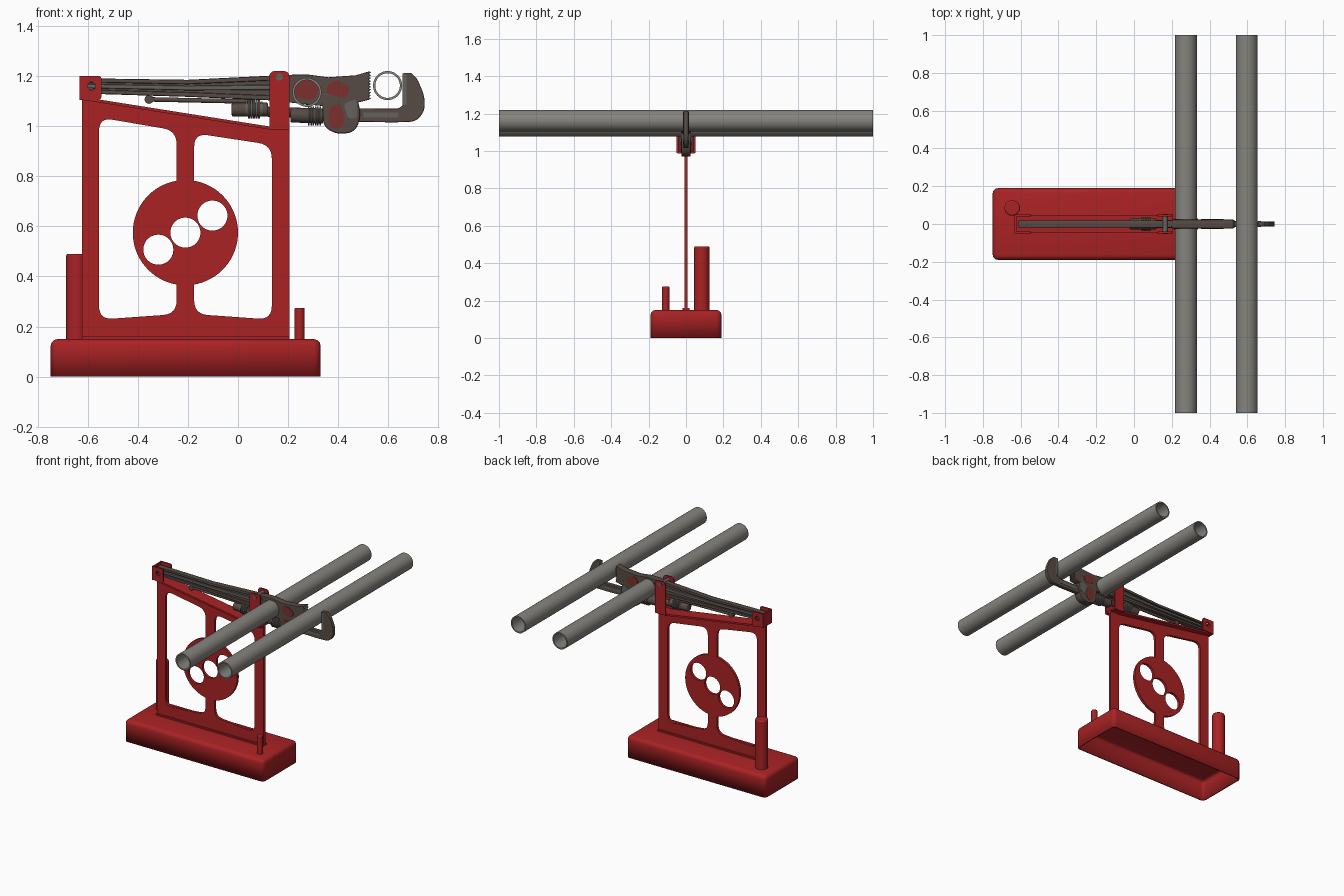
import bpy, bmesh
from math import cos, sin, pi, radians, asin
from mathutils import Vector

old = bpy.data.objects.get("Cube")
if old:
    bpy.data.objects.remove(old, do_unlink=True)


def material(name, r, g, b):
    m = bpy.data.materials.new(name)
    m.use_nodes = True
    m.diffuse_color = (r, g, b, 1)
    m.node_tree.nodes["Principled BSDF"].inputs["Base Color"].default_value = (r, g, b, 1)
    return m


RED = material("red paint", 0.40, 0.016, 0.018)
PIPE = material("pipe grey", 0.24, 0.23, 0.21)
IRON = material("brown iron", 0.095, 0.07, 0.058)
STEEL = material("worn steel", 0.13, 0.12, 0.11)
RUST = material("worn red", 0.20, 0.03, 0.026)


def finish(ob, mat):
    ob.data.materials.clear()
    ob.data.materials.append(mat)
    bpy.ops.object.select_all(action='DESELECT')
    ob.select_set(True)
    bpy.context.view_layer.objects.active = ob
    bpy.ops.object.shade_smooth_by_angle(angle=radians(35))
    return ob


def circle(x, z, r, n=40):
    return [(x + r * cos(2 * pi * i / n), z + r * sin(2 * pi * i / n)) for i in range(n)]


def rounded(corners, default=0.0, steps=6):
    """Outline with rounded corners; a corner is (x, z) or (x, z, radius)."""
    out = []
    for i, c in enumerate(corners):
        r = c[2] if len(c) > 2 else default
        p = Vector(c[:2])
        if r == 0:
            out.append(tuple(p))
            continue
        a = Vector(corners[i - 1][:2]) - p
        b = Vector(corners[(i + 1) % len(corners)][:2]) - p
        r = min(r, a.length * 0.48, b.length * 0.48)
        s, e = p + a.normalized() * r, p + b.normalized() * r
        for k in range(steps + 1):
            t = k / steps
            out.append(tuple(s * (1 - t) ** 2 + p * 2 * t * (1 - t) + e * t * t))
    return out


def sheet(name, outlines, depth, mat, y=0.0, bevel=0.0):
    """Profile in the xz plane, with holes, given a depth along y."""
    cu = bpy.data.curves.new(name, 'CURVE')
    cu.dimensions, cu.fill_mode = '2D', 'BOTH'
    cu.extrude = depth / 2 - bevel
    cu.bevel_depth, cu.offset, cu.bevel_resolution = bevel, -bevel, 1
    for pts in outlines:
        sp = cu.splines.new('POLY')
        sp.points.add(len(pts) - 1)
        for q, (x, z) in zip(sp.points, pts):
            q.co = (x, z, 0, 1)
        sp.use_cyclic_u = True
    ob = bpy.data.objects.new(name, cu)
    bpy.context.collection.objects.link(ob)
    ob.location.y = y
    ob.rotation_euler.x = pi / 2
    bpy.ops.object.select_all(action='DESELECT')
    ob.select_set(True)
    bpy.context.view_layer.objects.active = ob
    bpy.ops.object.convert(target='MESH')
    return finish(bpy.context.view_layer.objects.active, mat)


def rod(name, a, b, r, mat, n=24, bevel=0.0):
    a, b = Vector(a), Vector(b)
    bpy.ops.mesh.primitive_cylinder_add(vertices=n, radius=r, depth=(b - a).length, location=(a + b) / 2)
    ob = bpy.context.object
    ob.name = name
    ob.rotation_euler = (b - a).to_track_quat('Z', 'Y').to_euler()
    if bevel:
        mod = ob.modifiers.new("soft rim", 'BEVEL')
        mod.width, mod.segments = bevel, 2
    return finish(ob, mat)


def box(name, lo, hi):
    return [(lo[0], lo[1]), (hi[0], lo[1]), (hi[0], hi[1]), (lo[0], hi[1])]


# Hollow folded base, open underneath
x0, x1, wide, high = -0.748, 0.33, 0.19, 0.15
bm = bmesh.new()
bmesh.ops.create_cube(bm, size=1)
for v in bm.verts:
    v.co = (x0 if v.co.x < 0 else x1, wide * (1 if v.co.y > 0 else -1), high if v.co.z > 0 else 0)
bmesh.ops.delete(bm, geom=[f for f in bm.faces if f.normal.z < -0.5], context='FACES')
edges = [e for e in bm.edges if max(v.co.z for v in e.verts) > 0.1]
bmesh.ops.bevel(bm, geom=edges, offset=0.027, segments=3, profile=0.5, affect='EDGES')
me = bpy.data.meshes.new("base")
bm.to_mesh(me)
bm.free()
base = bpy.data.objects.new("base", me)
bpy.context.collection.objects.link(base)
wall = base.modifiers.new("wall", 'SOLIDIFY')
wall.thickness, wall.offset = 0.01, -1
finish(base, RED)

# Posts on the base
rod("tall_post", (-0.645, 0.085, 0.14), (-0.645, 0.085, 0.49), 0.041, RED, 32, 0.007)
rod("short_post", (0.246, -0.108, 0.14), (0.246, -0.108, 0.275), 0.02, RED, 24, 0.004)

# Upright plate with two windows around a pierced disc
cx, cz, R, half = -0.21, 0.575, 0.21, 0.035


def window(side, top_out, top_in):
    lim = asin(half / R)
    arc = [(cx + side * R * sin(t), cz + R * cos(t))
           for t in [lim + (pi - 2 * lim) * k / 32 for k in range(33)]]
    far, near = cx + side * 0.345, cx + side * half
    return rounded([(far, top_out, 0.055), (near, top_in, 0.055)] + arc +
                   [(near, 0.25, 0.055), (far, 0.228, 0.055)])


plate = [(-0.622, 0.14), (0.205, 0.14), (0.205, 0.99), (0.13, 0.99), (-0.622, 1.11)]
holes = [circle(cx + k * 0.108, cz + k * 0.068, 0.06) for k in (-1, 0, 1)]
sheet("upright_plate", [plate, window(-1, 1.035, 0.982), window(1, 0.925, 0.972)] + holes, 0.018, RED)
sheet("plate_foot", [box("foot", (-0.622, 0.145), (0.205, 0.16))], 0.04, RED)
sheet("sloped_ledge", [[(-0.622, 1.105), (0.13, 0.986), (0.205, 0.986),
                        (0.205, 0.998), (0.13, 0.998), (-0.622, 1.117)]], 0.09, RED)

# Brackets that hold the wrench
sheet("rear_bracket_end", [box("end", (-0.632, 1.105), (-0.622, 1.198))], 0.1, RED)
for y, side in ((-0.045, "front"), (0.045, "back")):
    sheet("rear_bracket_" + side, [rounded([(-0.632, 1.107), (-0.545, 1.107, 0.012), (-0.545, 1.2, 0.012),
                                            (-0.632, 1.2)]), circle(-0.585, 1.16, 0.016, 20)], 0.01, RED, y)
    sheet("front_bracket_" + side, [rounded([(0.125, 0.99), (0.205, 0.99), (0.205, 1.22, 0.025),
                                             (0.125, 1.22, 0.025)])], 0.01, RED, y)
rod("bracket_bolt", (0.165, -0.054, 1.196), (0.165, 0.054, 1.196), 0.014, STEEL, 16)

# Pipes
for name, x, z in (("inner_pipe", 0.275, 1.135), ("outer_pipe", 0.597, 1.162)):
    sheet(name, [circle(x, z, 0.058, 48), circle(x, z, 0.049, 48)], 2.0, PIPE)

# Wrench handle: thin web with raised ribs
sheet("handle_web", [rounded([(-0.61, 1.135), (-0.3, 1.125), (0.0, 1.115), (0.22, 1.1), (0.3, 1.1),
                              (0.3, 1.2), (0.13, 1.2), (0.0, 1.18), (-0.3, 1.18), (-0.61, 1.187)])],
      0.016, IRON)
for i, (za, zm, zb) in enumerate(((1.183, 1.176, 1.195), (1.16, 1.152, 1.155), (1.138, 1.126, 1.11))):
    sheet("handle_rib_%d" % i, [[(-0.612, za - 0.008), (-0.2, zm - 0.009), (0.2, zb - 0.01),
                                 (0.2, zb + 0.01), (-0.2, zm + 0.009), (-0.612, za + 0.008)]],
          0.038, STEEL if i == 1 else IRON, 0, 0.005)
rod("handle_tang", (-0.36, 0, 1.107), (0.06, 0, 1.098), 0.009, IRON, 12)
rod("tang_tip", (-0.355, -0.012, 1.107), (-0.355, 0.012, 1.107), 0.018, IRON, 16)

# Sliding shank, its knurled nuts and the hook jaw
rod("threaded_shank", (-0.02, 0, 1.062), (0.36, 0, 1.05), 0.02, IRON, 16)
for i in range(7):
    x = 0.03 + i * 0.01
    rod("rear_nut_ring_%d" % i, (x, 0, 1.068), (x + 0.007, 0, 1.068), 0.038 if i % 6 else 0.03, STEEL, 20)
for i in range(6):
    x = 0.28 + i * 0.009
    rod("front_nut_ring_%d" % i, (x, 0, 1.04), (x + 0.006, 0, 1.04), 0.038, STEEL, 20)
rod("rear_nut_core", (-0.025, 0, 1.066), (0.12, 0, 1.066), 0.028, IRON, 16, 0.006)
rod("front_nut_core", (0.21, 0, 1.045), (0.34, 0, 1.04), 0.03, IRON, 16, 0.005)
sheet("hook_jaw", [rounded([(0.35, 1.02), (0.62, 1.015, 0.02), (0.71, 1.018, 0.03), (0.745, 1.06, 0.03),
                            (0.745, 1.12, 0.04), (0.715, 1.19, 0.02), (0.69, 1.213), (0.66, 1.213),
                            (0.66, 1.085, 0.012), (0.64, 1.07, 0.01), (0.35, 1.072)])], 0.026, IRON, 0, 0.004)
sheet("hook_face", [box("face", (0.657, 1.085), (0.672, 1.21))], 0.03, STEEL)
sheet("shank_groove", [box("groove", (0.5, 1.035), (0.64, 1.055))], 0.03, STEEL)

# Fixed jaw with teeth, and the rounded housing around the shank
teeth = []
for i in range(10):
    z = 1.105 + i * 0.0115
    teeth += [(0.522, z), (0.531, z + 0.006)]
sheet("fixed_jaw", [[(0.2, 1.095), (0.34, 1.08), (0.48, 1.095)] + teeth +
                    [(0.525, 1.219), (0.47, 1.203), (0.36, 1.195), (0.28, 1.206), (0.2, 1.205)]],
      0.046, IRON, 0, 0.003)
sheet("shank_housing", [rounded([(0.335, 1.13), (0.34, 1.0, 0.03), (0.39, 0.968, 0.03), (0.47, 0.975, 0.04),
                                 (0.492, 1.05, 0.04), (0.47, 1.13)])], 0.05, IRON, 0, 0.006)

# Worn paint plates on both faces of the wrench
patches = {
    "jaw_paint": [(0.35, 1.13), (0.43, 1.11), (0.45, 1.15), (0.4, 1.185), (0.36, 1.17)],
    "housing_paint": [(0.36, 1.0), (0.4, 0.985), (0.43, 1.02), (0.41, 1.09), (0.365, 1.08)],
    "neck_paint": [(0.215, 1.115), (0.3, 1.105), (0.33, 1.15), (0.29, 1.185), (0.22, 1.18)]}
for name, pts in patches.items():
    for y in (-1, 1):
        sheet(name, [rounded(pts, 0.02)], 0.004, RUST, y * 0.0245)
for y in (-1, 1):
    sheet("housing_wear", [rounded([(0.42, 1.09), (0.44, 1.03), (0.475, 1.03), (0.475, 1.11)], 0.02)],
          0.004, STEEL, y * 0.0245)
